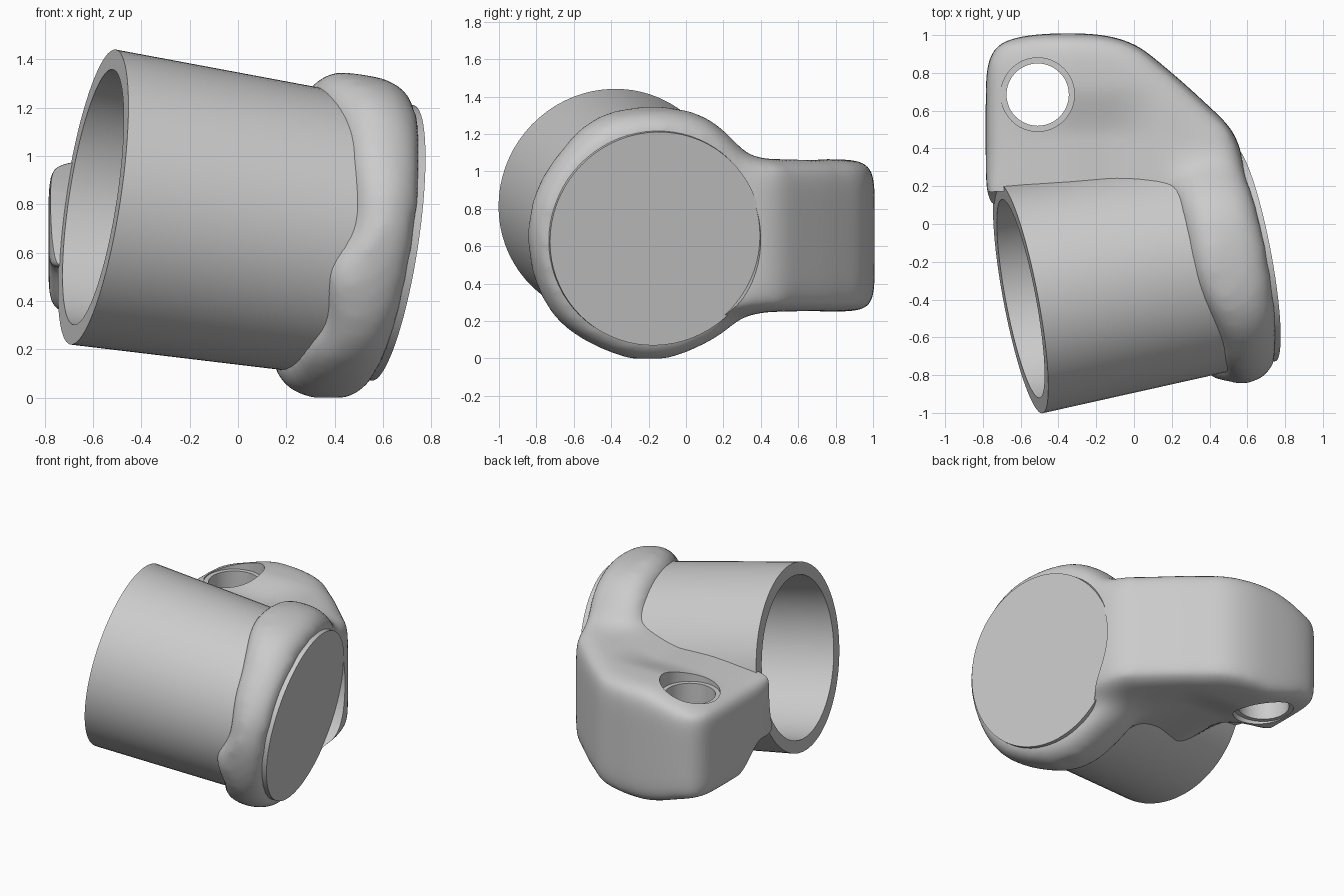
import bpy, bmesh, math
from mathutils import Vector

if "Cube" in bpy.data.objects:
    bpy.data.objects.remove(bpy.data.objects["Cube"])

grey = bpy.data.materials.new("plain_grey")
grey.diffuse_color = (0.6, 0.6, 0.6, 1)
grey.use_nodes = True
grey.node_tree.nodes["Principled BSDF"].inputs["Base Color"].default_value = grey.diffuse_color

# Cup axis: runs from the open rim to the closed end
RIM = Vector((-0.6, -0.395, 0.83))
END = Vector((0.64, -0.16, 0.64))
D = (END - RIM).normalized()
LEN = (END - RIM).length
E1 = (Vector((0, 1, 0)) - D * D.y).normalized()
E2 = D.cross(E1) if D.cross(E1).z > 0 else E1.cross(D)


def make(name, bm):
    bmesh.ops.recalc_face_normals(bm, faces=bm.faces[:])
    me = bpy.data.meshes.new(name)
    bm.to_mesh(me)
    bm.free()
    ob = bpy.data.objects.new(name, me)
    bpy.context.collection.objects.link(ob)
    me.materials.append(grey)
    return ob


def activate(ob):
    bpy.ops.object.select_all(action='DESELECT')
    ob.select_set(True)
    bpy.context.view_layer.objects.active = ob


def apply_modifiers(ob):
    activate(ob)
    for m in list(ob.modifiers):
        bpy.ops.object.modifier_apply(modifier=m.name)


def ramp(v, a, b):
    t = min(1, max(0, (v - a) / (b - a)))
    return t * t * (3 - 2 * t)


def revolve(bm, profile, n, closed):
    """profile(t) gives (distance past closed end, radius) pairs; open profiles get capped."""
    rings = []
    for i in range(n):
        t = 2 * math.pi * i / n
        out = E1 * math.cos(t) + E2 * math.sin(t)
        rings.append([bm.verts.new(END + D * a + out * r) for a, r in profile(t)])
    k = len(rings[0])
    for i in range(n):
        p, q = rings[i], rings[(i + 1) % n]
        for j in range(k if closed else k - 1):
            bm.faces.new((p[j], q[j], q[(j + 1) % k], p[(j + 1) % k]))
    if not closed:
        bm.faces.new([r[0] for r in rings])
        bm.faces.new([r[-1] for r in rings])


# Cup: tapered wall, open rim, flat closed end
bm = bmesh.new()
revolve(bm, lambda t: [(0, 0.577), (-LEN, 0.618), (-LEN, 0.535), (-0.08, 0.5)], 72, False)
cup = make("cup", bm)
activate(cup)
bpy.ops.object.shade_smooth_by_angle(angle=math.radians(30))

# Collar width by angle round the axis (0 back, 90 top, 180 front, 270 bottom)
WIDTHS = [(0, .38), (90, .40), (145, .29), (175, .25), (196, .34), (217, .29),
          (240, .34), (270, .37), (360, .38)]


def collar(t):
    deg = math.degrees(t)
    for (a, wa), (b, wb) in zip(WIDTHS, WIDTHS[1:]):
        if a <= deg <= b:
            w = wa + (wb - wa) * ramp(deg, a, b)
    front = max(0, -math.cos(t)) ** 2
    ro = 0.68 - 0.012 * front + 0.008 * math.sin(7 * t)
    return [(-0.02, 0.42), (-0.02, 0.615), (-0.12, ro), (-w + 0.06, ro),
            (-w - 0.03, 0.61), (-w - 0.03, 0.42)]


bm = bmesh.new()
revolve(bm, collar, 64, True)

# Arm: outline swept upward, reaching round behind the cup
outline = [(0.45, -0.1), (0.55, 0.1), (0.59, 0.33), (0.53, 0.5), (0.26, 0.75), (0.01, 0.96),
           (-0.18, 1.01), (-0.5, 1.01), (-0.73, 0.97), (-0.785, 0.86), (-0.785, 0.15),
           (-0.6, -0.1), (0.2, -0.1)]
low = [bm.verts.new((x, y, 0.25)) for x, y in outline]
top = [bm.verts.new((x, y, 1.065)) for x, y in outline]
bm.faces.new(low)
bm.faces.new(top)
for i in range(len(low)):
    j = (i + 1) % len(low)
    bm.faces.new((low[i], low[j], top[j], top[i]))
holder = make("holder", bm)

# Fuse collar and arm, then soften, with extra softening on the arm
m = holder.modifiers.new("fuse", 'REMESH')
m.mode = 'VOXEL'
m.voxel_size = 0.025
apply_modifiers(holder)
arm = holder.vertex_groups.new(name="arm")
for v in holder.data.vertices:
    arm.add([v.index], ramp(v.co.y, 0.1, 0.4), 'REPLACE')
m = holder.modifiers.new("soften", 'SMOOTH')
m.factor = 0.5
m.iterations = 55
m = holder.modifiers.new("soften_arm", 'SMOOTH')
m.factor = 0.5
m.iterations = 70
m.vertex_group = "arm"
apply_modifiers(holder)

# Slim the arm tip, dip the web and hollow its lower inner corner
for v in holder.data.vertices:
    x, y, z = v.co
    tip = ramp(-x, 0.3, 0.76)
    web = ramp(-x, -0.2, 0.15) * ramp(-y, -0.75, -0.45)
    s = 1 - 0.22 * tip - 0.13 * web * (1 - tip)
    if z < 0.66:
        s *= 1 - 0.6 * ramp(-x, 0.3, 0.7) * ramp(-y, -0.5, -0.25)
    v.co.z = max(0, 0.66 + (z - 0.66) * s)


def cylinder(name, r, z0, z1):
    b = bmesh.new()
    bmesh.ops.create_cone(b, cap_ends=True, segments=48, radius1=r, radius2=r, depth=z1 - z0)
    bmesh.ops.translate(b, verts=b.verts[:], vec=(-0.51, 0.685, (z0 + z1) / 2))
    return make(name, b)


# Cutters: cup seat, bolt hole and its shallow recesses
bm = bmesh.new()
revolve(bm, lambda t: [(0.3, 0.565), (0, 0.565), (-LEN - 0.3, 0.6)], 72, False)
cutters = [make("seat_cutter", bm),
           cylinder("hole_cutter", 0.165, -0.2, 1.6),
           cylinder("upper_recess_cutter", 0.195, 0.96, 1.6),
           cylinder("lower_recess_cutter", 0.195, -0.2, 0.35)]
for c in cutters:
    m = holder.modifiers.new(c.name, 'BOOLEAN')
    m.operation = 'DIFFERENCE'
    m.solver = 'EXACT'
    m.object = c
apply_modifiers(holder)
for c in cutters:
    bpy.data.objects.remove(c)
activate(holder)
bpy.ops.object.shade_smooth_by_angle(angle=math.radians(40))
